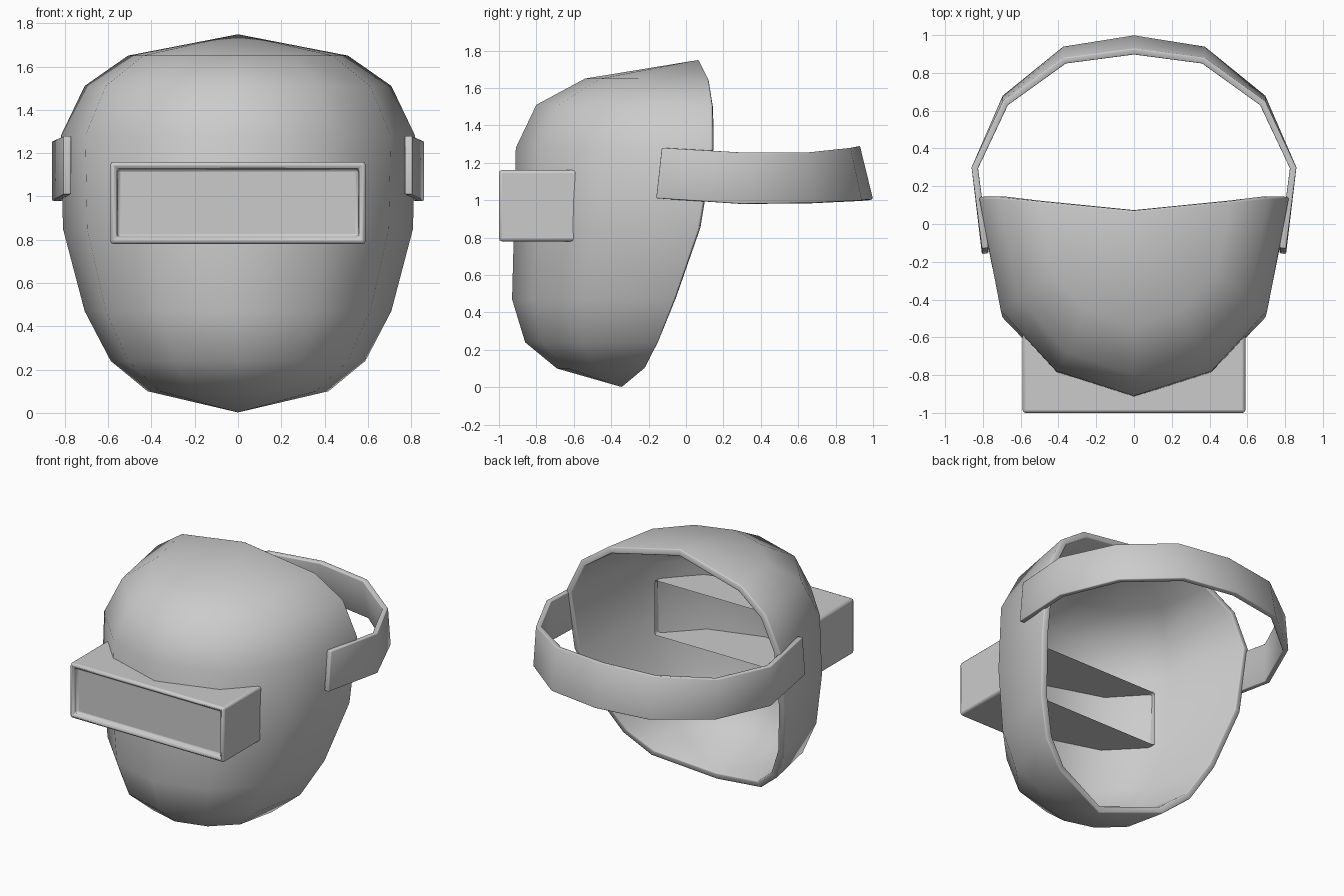
import bpy, bmesh, math
from mathutils import Vector

cube = bpy.data.objects.get("Cube")
if cube:
    bpy.data.objects.remove(cube, do_unlink=True)

grey = bpy.data.materials.new("plain grey")
grey.use_nodes = True
tone = (0.6, 0.6, 0.6, 1)
grey.diffuse_color = tone
grey.node_tree.nodes["Principled BSDF"].inputs["Base Color"].default_value = tone


def finish(bm, name, angle, thickness=0.0, bevel=0.0, limit=50):
    """Turn a bmesh into a smooth-shaded object with wall thickness and rounded edges."""
    bmesh.ops.recalc_face_normals(bm, faces=bm.faces)
    mesh = bpy.data.meshes.new(name)
    bm.to_mesh(mesh)
    bm.free()
    mesh.materials.append(grey)
    obj = bpy.data.objects.new(name, mesh)
    bpy.context.collection.objects.link(obj)
    if thickness:
        wall = obj.modifiers.new("wall", 'SOLIDIFY')
        wall.thickness = thickness
        wall.offset = -1
    if bevel:
        edge = obj.modifiers.new("rounded edge", 'BEVEL')
        edge.width = bevel
        edge.segments = 2
        edge.limit_method = 'ANGLE'
        edge.angle_limit = math.radians(limit)
    bpy.ops.object.select_all(action='DESELECT')
    obj.select_set(True)
    bpy.context.view_layer.objects.active = obj
    bpy.ops.object.shade_smooth_by_angle(angle=math.radians(angle))
    return obj


# Face shell: levels of (height, half width, rim y, front y) closed by a point at each end
levels = [(0.10, 0.42, -0.22, -0.69), (0.24, 0.59, -0.15, -0.86),
          (0.47, 0.71, -0.06, -0.93), (0.85, 0.81, 0.07, -0.92),
          (1.28, 0.82, 0.14, -0.91), (1.51, 0.71, 0.14, -0.80),
          (1.65, 0.51, 0.12, -0.54)]
half = [(1, 1), (0.86, 0.43), (0.5, 0.125)]
section = half + [(0, 0)] + [(-u, t) for u, t in reversed(half)]

bm = bmesh.new()
rows = [[bm.verts.new((w * u, front + (rim - front) * t, z)) for u, t in section]
        for z, w, rim, front in levels]
chin = bm.verts.new((0, -0.34, 0))
crown = bm.verts.new((0, 0.07, 1.75))
for low, high in zip(rows, rows[1:]):
    for i in range(len(section) - 1):
        bm.faces.new((low[i], low[i + 1], high[i + 1], high[i]))
for i in range(len(section) - 1):
    bm.faces.new((chin, rows[0][i + 1], rows[0][i]))
    bm.faces.new((crown, rows[-1][i], rows[-1][i + 1]))
bmesh.ops.recalc_face_normals(bm, faces=bm.faces)
if sum(f.normal.y for f in bm.faces) > 0:
    bmesh.ops.reverse_faces(bm, faces=bm.faces)
finish(bm, "face_shell", 55, thickness=0.045, bevel=0.008, limit=65)

# Viewing box: open at the back, with a recessed window in front
bm = bmesh.new()
bmesh.ops.create_cube(bm, size=1)
for v in bm.verts:
    v.co = Vector((v.co.x * 1.18, v.co.y * 0.5 - 0.75, v.co.z * 0.38 + 0.97))
bmesh.ops.delete(bm, geom=[f for f in bm.faces if f.normal.y > 0.5], context='FACES_ONLY')
front = [f for f in bm.faces if f.normal.y < -0.5]
bmesh.ops.inset_region(bm, faces=front, thickness=0.045)
hole = bmesh.ops.extrude_discrete_faces(bm, faces=front)["faces"]
bmesh.ops.translate(bm, verts=hole[0].verts, vec=(0, 0.03, 0))
finish(bm, "viewing_box", 40, bevel=0.018)

# Head strap: a ribbon of (x, y bottom, y top, z bottom, z top), mirrored across the middle
side = [(0.805, -0.16, -0.13, 1.01, 1.28), (0.86, 0.30, 0.30, 0.98, 1.255),
        (0.695, 0.68, 0.65, 0.985, 1.255), (0.375, 0.94, 0.88, 1.0, 1.28)]
path = side + [(0, 1.0, 0.93, 1.005, 1.29)] + [(-p[0], *p[1:]) for p in reversed(side)]
bm = bmesh.new()
ribbon = [(bm.verts.new((x, yb, zb)), bm.verts.new((x, yt, zt))) for x, yb, yt, zb, zt in path]
for a, b in zip(ribbon, ribbon[1:]):
    bm.faces.new((a[0], b[0], b[1], a[1]))
bmesh.ops.recalc_face_normals(bm, faces=bm.faces)
if sum(f.normal.y for f in bm.faces) < 0:
    bmesh.ops.reverse_faces(bm, faces=bm.faces)
finish(bm, "head_strap", 55, thickness=0.035, bevel=0.006, limit=65)
